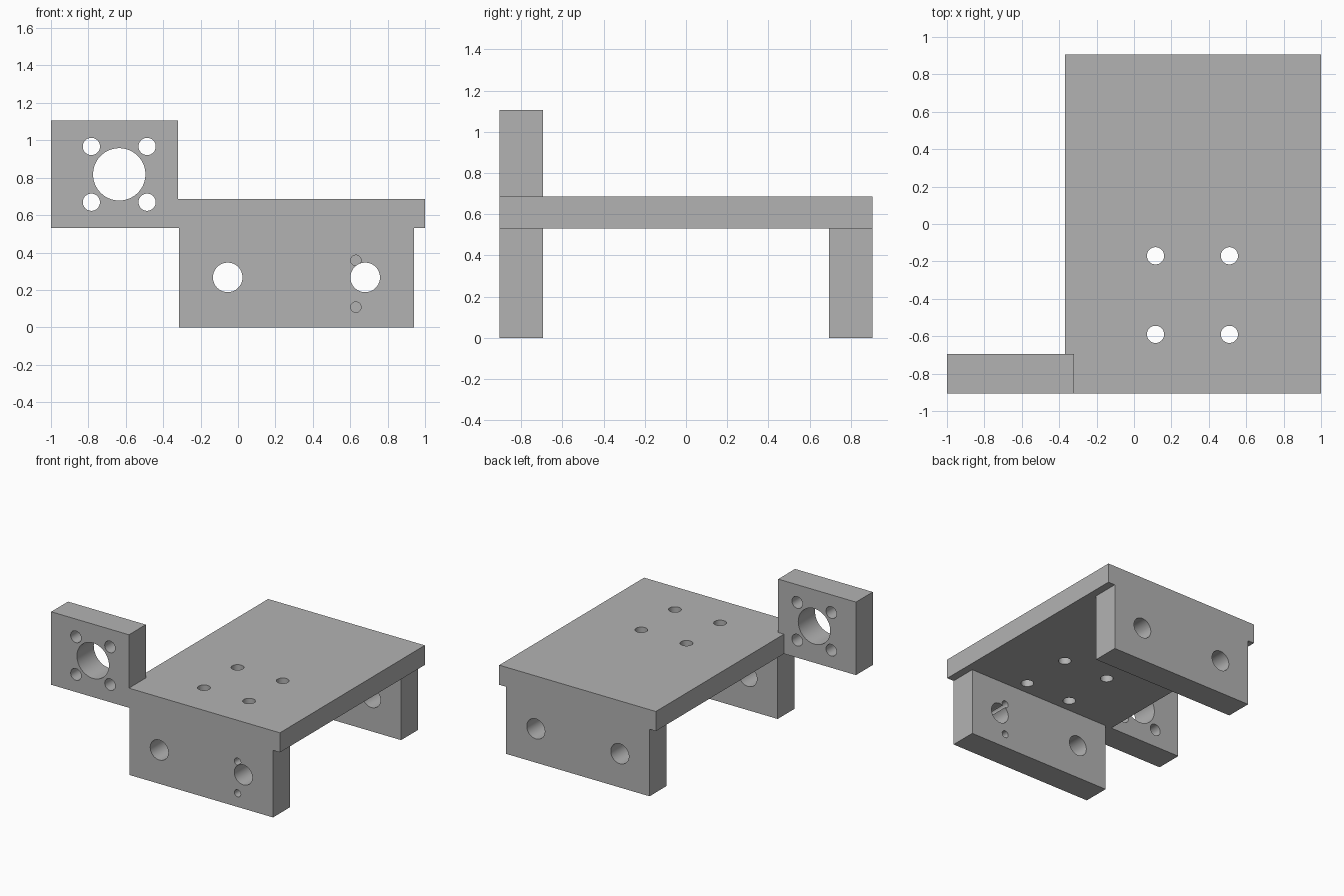
import bpy, bmesh, math

default = bpy.data.objects.get("Cube")
if default:
    bpy.data.objects.remove(default, do_unlink=True)

grey = bpy.data.materials.new("machined grey")
grey.use_nodes = True
colour = (0.45, 0.45, 0.45, 1)
grey.diffuse_color = colour
for node in grey.node_tree.nodes:
    if node.type == 'BSDF_PRINCIPLED':
        node.inputs["Base Color"].default_value = colour


def new_object(name, bm):
    mesh = bpy.data.meshes.new(name)
    bm.to_mesh(mesh)
    bm.free()
    mesh.materials.append(grey)
    obj = bpy.data.objects.new(name, mesh)
    bpy.context.collection.objects.link(obj)
    return obj


def block(name, x, y, z):
    bm = bmesh.new()
    bmesh.ops.create_cube(bm, size=1)
    for v in bm.verts:
        v.co = [lo if c < 0 else hi for c, (lo, hi) in zip(v.co, (x, y, z))]
    return new_object(name, bm)


def drill(centre, radius, depth, axis):
    bm = bmesh.new()
    bmesh.ops.create_cone(bm, cap_ends=True, segments=64, radius1=radius,
                          radius2=radius, depth=depth)
    obj = new_object("drill", bm)
    obj.location = centre
    if axis == 'Y':
        obj.rotation_euler.x = math.pi / 2
    return obj


def combine(body, tool, operation):
    tool.hide_render = True
    mod = body.modifiers.new("combine", 'BOOLEAN')
    mod.operation = operation
    mod.solver = 'EXACT'
    mod.object = tool
    bpy.context.view_layer.objects.active = body
    bpy.ops.object.modifier_apply(modifier=mod.name)
    bpy.data.objects.remove(tool, do_unlink=True)


FRONT, BACK = (-0.905, -0.695), (0.695, 0.905)

# Top plate, two legs and the raised mounting plate form one solid
body = block("slide_carriage", (-0.37, 1), (-0.905, 0.905), (0.53, 0.685))
for name, depth in (("front_leg", FRONT), ("back_leg", BACK)):
    combine(body, block(name, (-0.315, 0.94), depth, (0, 0.6)), 'UNION')
combine(body, block("mounting_plate", (-1, -0.32), FRONT, (0.53, 1.107)), 'UNION')

# Rod holes through both legs
for x in (-0.055, 0.68):
    combine(body, drill((x, 0, 0.267), 0.079, 3, 'Y'), 'DIFFERENCE')

# Small screw holes through the front leg only
for z in (0.358, 0.108):
    combine(body, drill((0.63, -0.8, z), 0.028, 0.5, 'Y'), 'DIFFERENCE')

# Central bore and four screw holes in the mounting plate
combine(body, drill((-0.635, -0.8, 0.818), 0.14, 0.5, 'Y'), 'DIFFERENCE')
for dx in (-0.149, 0.149):
    for dz in (-0.149, 0.149):
        combine(body, drill((-0.635 + dx, -0.8, 0.818 + dz), 0.046, 0.5, 'Y'),
                'DIFFERENCE')

# Four vertical holes in the top plate
for x in (0.115, 0.51):
    for y in (-0.17, -0.59):
        combine(body, drill((x, y, 0.6), 0.046, 0.5, 'Z'), 'DIFFERENCE')

# Smooth the bores, keep the block edges sharp
bpy.ops.object.select_all(action='DESELECT')
body.select_set(True)
bpy.context.view_layer.objects.active = body
bpy.ops.object.shade_smooth_by_angle(angle=math.radians(30))
